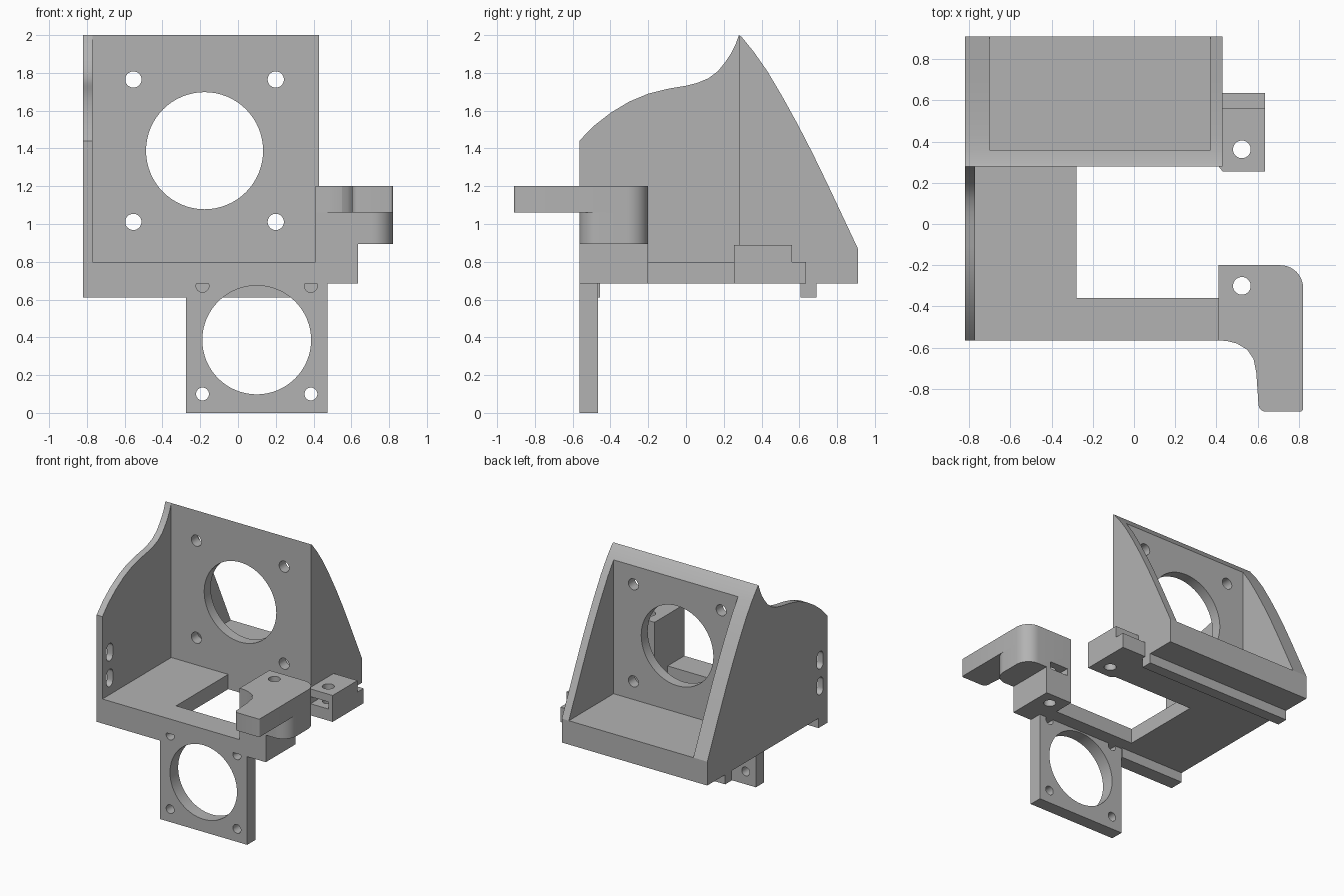
import bpy, bmesh
from math import cos, sin, pi, radians
from mathutils import Vector

if "Cube" in bpy.data.objects:
    bpy.data.objects.remove(bpy.data.objects["Cube"], do_unlink=True)

grey = bpy.data.materials.new("plain_grey")
grey.use_nodes = True
grey.diffuse_color = (0.45, 0.45, 0.45, 1)
grey.node_tree.nodes["Principled BSDF"].inputs["Base Color"].default_value = (0.45, 0.45, 0.45, 1)

# How a 2D outline (a, b) and a depth d map to space for each extrusion axis
PLACE = {
    "x": lambda a, b, d: (d, a, b),
    "y": lambda a, b, d: (a, d, b),
    "z": lambda a, b, d: (a, b, d),
}


def prism(name, axis, outline, lo, hi):
    """Extrude a closed outline along an axis."""
    bm = bmesh.new()
    face = bm.faces.new([bm.verts.new(PLACE[axis](a, b, lo)) for a, b in outline])
    shift = Vector(PLACE[axis](0, 0, hi - lo))
    top = bmesh.ops.extrude_face_region(bm, geom=[face])["geom"]
    bmesh.ops.translate(bm, vec=shift, verts=[v for v in top if isinstance(v, bmesh.types.BMVert)])
    bmesh.ops.recalc_face_normals(bm, faces=bm.faces)
    mesh = bpy.data.meshes.new(name)
    bm.to_mesh(mesh)
    bm.free()
    mesh.materials.append(grey)
    obj = bpy.data.objects.new(name, mesh)
    bpy.context.collection.objects.link(obj)
    return obj


def box(name, x, y, z):
    return prism(name, "z", [(x[0], y[0]), (x[1], y[0]), (x[1], y[1]), (x[0], y[1])], *z)


def arc(ca, cb, r, start, end, n=10):
    return [(ca + r * cos(radians(start + (end - start) * i / n)),
             cb + r * sin(radians(start + (end - start) * i / n))) for i in range(n + 1)]


def drill(axis, a, b, r, lo, hi, n=32):
    return prism("hole_cutter", axis, [(a + r * cos(2 * pi * i / n), b + r * sin(2 * pi * i / n))
                                       for i in range(n)], lo, hi)


def cut(obj, cutters):
    """Subtract every cutter from the part, then discard the cutters."""
    bpy.context.view_layer.objects.active = obj
    for cutter in cutters:
        mod = obj.modifiers.new("cut", "BOOLEAN")
        mod.operation, mod.solver, mod.object = "DIFFERENCE", "EXACT", cutter
        bpy.ops.object.modifier_apply(modifier=mod.name)
        bpy.data.objects.remove(cutter, do_unlink=True)


L, R = -0.82, 0.43            # outer sides of the housing
FRONT, WALL, BACK = -0.565, 0.28, 0.91
LOW, FLOOR = 0.685, 0.80      # underside and top of the base plate

# Base plate with an open bay on one side
prism("base_plate", "z", [(L, FRONT), (0.41, FRONT), (0.41, -0.36), (-0.28, -0.36),
                          (-0.28, WALL), (L, WALL)], LOW, FLOOR)

# Rear housing: sloped wedge, hollowed from behind, with round openings
housing = prism("rear_housing", "x", [
    (WALL, LOW), (BACK, LOW), (BACK, 0.87), (0.83, 1.04), (0.75, 1.21), (0.67, 1.375),
    (0.59, 1.53), (0.51, 1.675), (0.43, 1.81), (0.36, 1.91), (0.295, 1.99), (WALL, 2.0)], L, R)
motor_holes = [drill("y", -0.177 + sx * 0.377, 1.388 + sz * 0.377, 0.043, 0.2, 0.6)
               for sx in (-1, 1) for sz in (-1, 1)]
cut(housing, [box("cavity_cutter", (-0.70, 0.37), (0.36, 1.2), (0.87, 2.2)),
              drill("y", -0.177, 1.388, 0.31, 0.2, 0.6, 64)] + motor_holes)

# Side wall with a wavy top and two upright slots
wall = prism("side_wall", "x", [
    (FRONT, FLOOR), (WALL, FLOOR), (WALL, 2.0), (0.262, 1.95), (0.24, 1.905), (0.21, 1.86),
    (0.17, 1.81), (0.12, 1.772), (0.06, 1.747), (0, 1.732), (-0.1, 1.715), (-0.2, 1.69),
    (-0.3, 1.648), (-0.4, 1.588), (-0.49, 1.518), (FRONT, 1.44)], L, -0.77)
cut(wall, [prism("slot_cutter", "x", arc(-0.475, z + 0.03, 0.038, 0, 180)
                 + arc(-0.475, z - 0.03, 0.038, 180, 360), -0.9, -0.7) for z in (0.93, 1.13)])

# Ribs under the base
box("front_rib", (L, -0.275), (FRONT, -0.455), (0.61, LOW))
box("rear_rib", (L, R), (0.605, 0.69), (0.61, LOW))

# Hanging fan plate
plate = box("fan_plate", (-0.275, 0.475), (FRONT, -0.465), (0, LOW))
fan_spots = [(x, z) for x in (-0.188, 0.386) for z in (0.1, 0.672)]
cut(plate, [drill("y", 0.099, 0.386, 0.288, -0.7, -0.3, 64)]
    + [drill("y", x, z, 0.034, -0.7, -0.3) for x, z in fan_spots])

# Rear clamp block with bolt hole, nut pocket and lower step
rear_clamp = prism("rear_clamp", "z", [(0.41, WALL), (R, 0.255), (0.635, 0.255),
                                       (0.635, 0.56), (0.41, 0.56)], LOW, 0.89)
cut(rear_clamp, [drill("z", 0.523, 0.362, 0.043, 0.5, 1.0),
                 box("nut_cutter", (0.445, 0.6), (0.2, 0.44), (0.775, 0.83))])
box("rear_clamp_step", (R, 0.635), (0.56, 0.635), (LOW, FLOOR))

# Front clamp: foot, rounded middle and arm reaching forward
foot = box("front_clamp_foot", (0.41, 0.635), (FRONT, -0.2), (LOW, 0.895))
middle = prism("front_clamp_middle", "z", [(0.41, -0.2), (0.41, FRONT)]
               + arc(0.71, -0.455, 0.11, -90, 0) + arc(0.71, -0.31, 0.11, 0, 90), 0.895, 1.06)
arm = prism("front_clamp_arm", "z", [(0.41, -0.2), (0.41, FRONT), (0.45, -0.567), (0.5, -0.58),
                                     (0.55, -0.61), (0.58, -0.655), (0.593, -0.72), (0.602, -0.85)]
            + arc(0.64, -0.873, 0.037, 190, 270, 5) + arc(0.805, -0.895, 0.015, -90, 0, 4)
            + arc(0.71, -0.31, 0.11, 0, 90), 1.06, 1.2)
for part in (foot, middle, arm):
    cut(part, [drill("z", 0.523, -0.3, 0.043, 0.5, 1.4)])
cut(middle, [box("nut_cutter", (0.445, 0.6), (-0.38, -0.1), (0.85, 0.95))])

# Smooth curved surfaces, keep hard edges
for obj in bpy.context.scene.objects:
    if obj.type == "MESH":
        bpy.ops.object.select_all(action="DESELECT")
        obj.select_set(True)
        bpy.context.view_layer.objects.active = obj
        bpy.ops.object.shade_smooth_by_angle(angle=radians(25))
